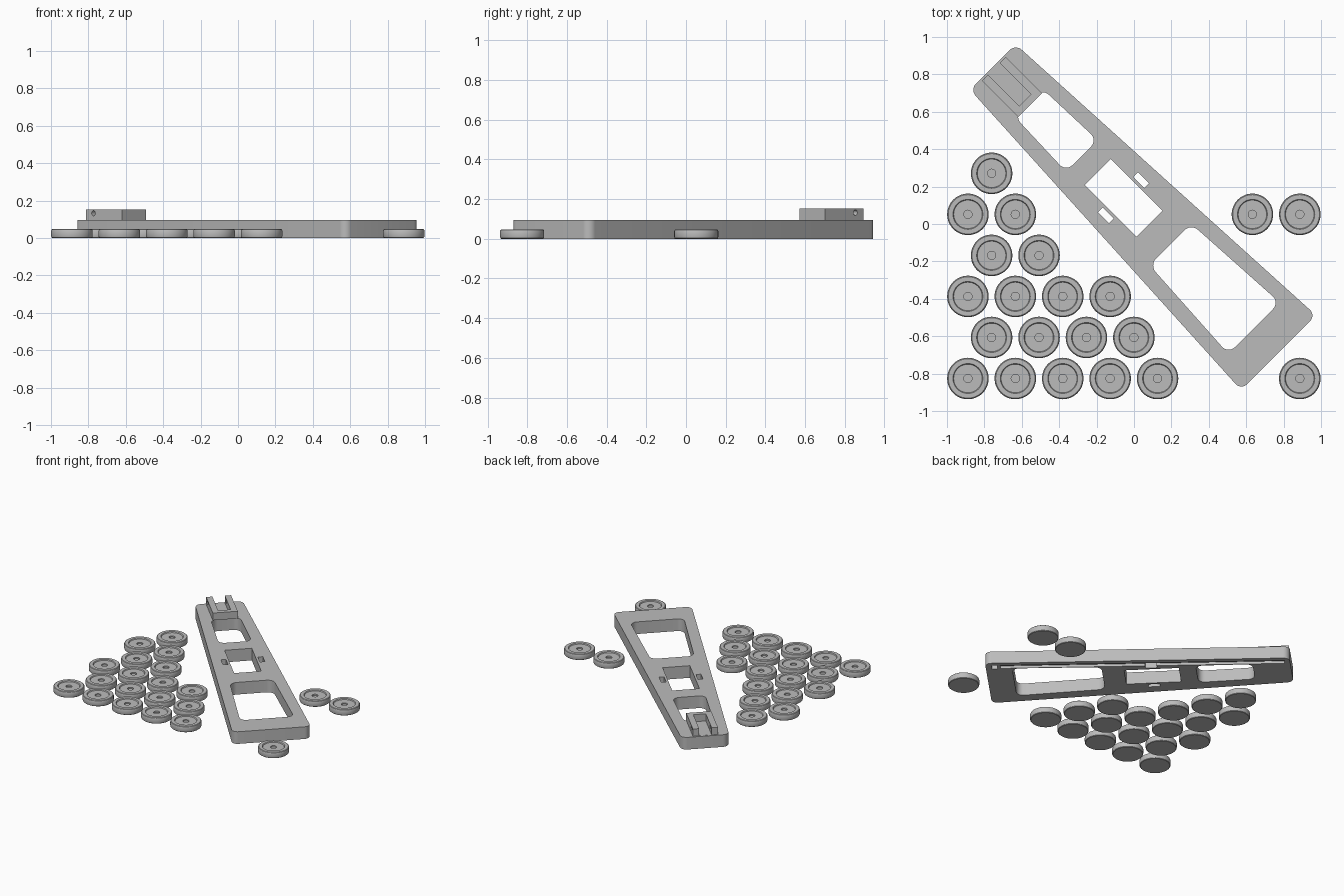
import bpy, bmesh, math
from mathutils import Matrix

cube = bpy.data.objects.get("Cube")
if cube:
    bpy.data.objects.remove(cube, do_unlink=True)

grey = bpy.data.materials.new("plain_grey")
grey.use_nodes = True
COLOR = (0.5, 0.5, 0.5, 1)
grey.diffuse_color = COLOR
grey.node_tree.nodes["Principled BSDF"].inputs["Base Color"].default_value = COLOR

# Board space: long axis on local x, its middle line offset on local y
TURN = Matrix.Rotation(-math.pi / 4, 4, "Z")
MID = 0.06


def finish(name, bm):
    bmesh.ops.recalc_face_normals(bm, faces=bm.faces[:])
    mesh = bpy.data.meshes.new(name)
    bm.to_mesh(mesh)
    bm.free()
    mesh.materials.append(grey)
    obj = bpy.data.objects.new(name, mesh)
    bpy.context.collection.objects.link(obj)
    return obj


def taper(name, u0, u1, w0, w1, z0, z1, radius=0, mid=MID):
    """Upright prism with a tapered outline and rounded corners."""
    bm = bmesh.new()
    pts = [(u0, -w0), (u1, -w1), (u1, w1), (u0, w0)]
    bm.faces.new([bm.verts.new((u, mid + v, z0)) for u, v in pts])
    if radius:
        bmesh.ops.bevel(bm, geom=bm.verts[:], offset=radius, offset_type="OFFSET",
                        segments=8, profile=0.5, affect="VERTICES")
    out = bmesh.ops.extrude_face_region(bm, geom=bm.faces[:])
    top = [g for g in out["geom"] if isinstance(g, bmesh.types.BMVert)]
    bmesh.ops.translate(bm, verts=top, vec=(0, 0, z1 - z0))
    return finish(name, bm)


def cut(obj, cutters):
    bpy.context.view_layer.objects.active = obj
    for c in cutters:
        c.hide_render = True
        mod = obj.modifiers.new("cut", "BOOLEAN")
        mod.operation = "DIFFERENCE"
        mod.solver = "EXACT"
        mod.object = c
        bpy.ops.object.modifier_apply(modifier=mod.name)
        bpy.data.objects.remove(c, do_unlink=True)


def smooth(obj):
    bpy.ops.object.select_all(action="DESELECT")
    obj.select_set(True)
    bpy.context.view_layer.objects.active = obj
    bpy.ops.object.shade_smooth_by_angle(angle=math.radians(30))


# Tapered board with windows, slots and an underside groove
board = taper("board", -1.128, 1.033, 0.172, 0.283, 0, 0.095, 0.045)
LOW, HIGH = -0.1, 0.2
cutters = [
    taper("narrow_window", -0.86, -0.455, 0.105, 0.119, LOW, HIGH, 0.05),
    taper("square_window", -0.333, 0.057, 0.098, 0.098, LOW, HIGH),
    taper("wide_window", 0.214, 0.847, 0.157, 0.194, LOW, HIGH, 0.05),
]
for side in (-1, 1):
    cutters.append(taper("slot", -0.18, -0.097, 0.018, 0.018, LOW, HIGH,
                         mid=MID + side * 0.133))
groove = taper("groove", -1.09, 0.93, 0.02, 0.02, LOW, 0.02, mid=0)
groove.data.transform(Matrix.Translation((0, MID + 0.174, 0)) @
                      Matrix.Rotation(math.atan(0.0514), 4, "Z"))
cutters.append(groove)
cutters.append(taper("corner_pocket", 0.95, 0.99, 0.025, 0.025, LOW, 0.03, mid=MID + 0.22))
cut(board, cutters)

# U-shaped bracket on the narrow end with a cross pin hole
bracket = taper("bracket", -1.117, -0.843, 0.09, 0.09, 0.095, 0.152, mid=0.057)
channel = taper("channel", -1.2, -0.88, 0.045, 0.045, 0.096, 0.3, mid=0.057)
bm = bmesh.new()
bmesh.ops.create_cone(bm, cap_ends=True, segments=20, radius1=0.014, radius2=0.014, depth=0.5,
                      matrix=Matrix.Translation((-1.06, MID, 0.132)) @
                      Matrix.Rotation(math.pi / 2, 4, "X"))
cut(bracket, [channel, finish("pin_hole", bm)])

for part in (board, bracket):
    part.data.transform(TURN)
    smooth(part)

# Round counter: rounded edge, raised rim, dished top, centre dimple
PROFILE = [(0, 0), (0.105, 0), (0.109, 0.003), (0.111, 0.009), (0.111, 0.038),
           (0.109, 0.044), (0.105, 0.047), (0.08, 0.047), (0.076, 0.04),
           (0.022, 0.04), (0.022, 0.03), (0, 0.03)]
bm = bmesh.new()
verts = [bm.verts.new((r, 0, z)) for r, z in PROFILE]
edges = [bm.edges.new(pair) for pair in zip(verts, verts[1:])]
bmesh.ops.spin(bm, geom=verts + edges, axis=(0, 0, 1), cent=(0, 0, 0),
               steps=48, angle=2 * math.pi)
bmesh.ops.remove_doubles(bm, verts=bm.verts[:], dist=0.0001)
counter = finish("counter", bm)
smooth(counter)

# Counters in staggered rows: (count, spare columns at the right)
STEP_X, STEP_Y = 0.2535, 0.2194
ROWS = [(5, [7]), (4, []), (4, []), (2, []), (2, [6, 7]), (1, [])]
first = True
for row, (count, spare) in enumerate(ROWS):
    for col in list(range(count)) + spare:
        obj = counter if first else counter.copy()
        if not first:
            bpy.context.collection.objects.link(obj)
        first = False
        obj.name = f"counter_{row}_{col}"
        obj.location = (-0.888 + STEP_X * (col + 0.5 * (row % 2)),
                        -0.826 + STEP_Y * row, 0)
